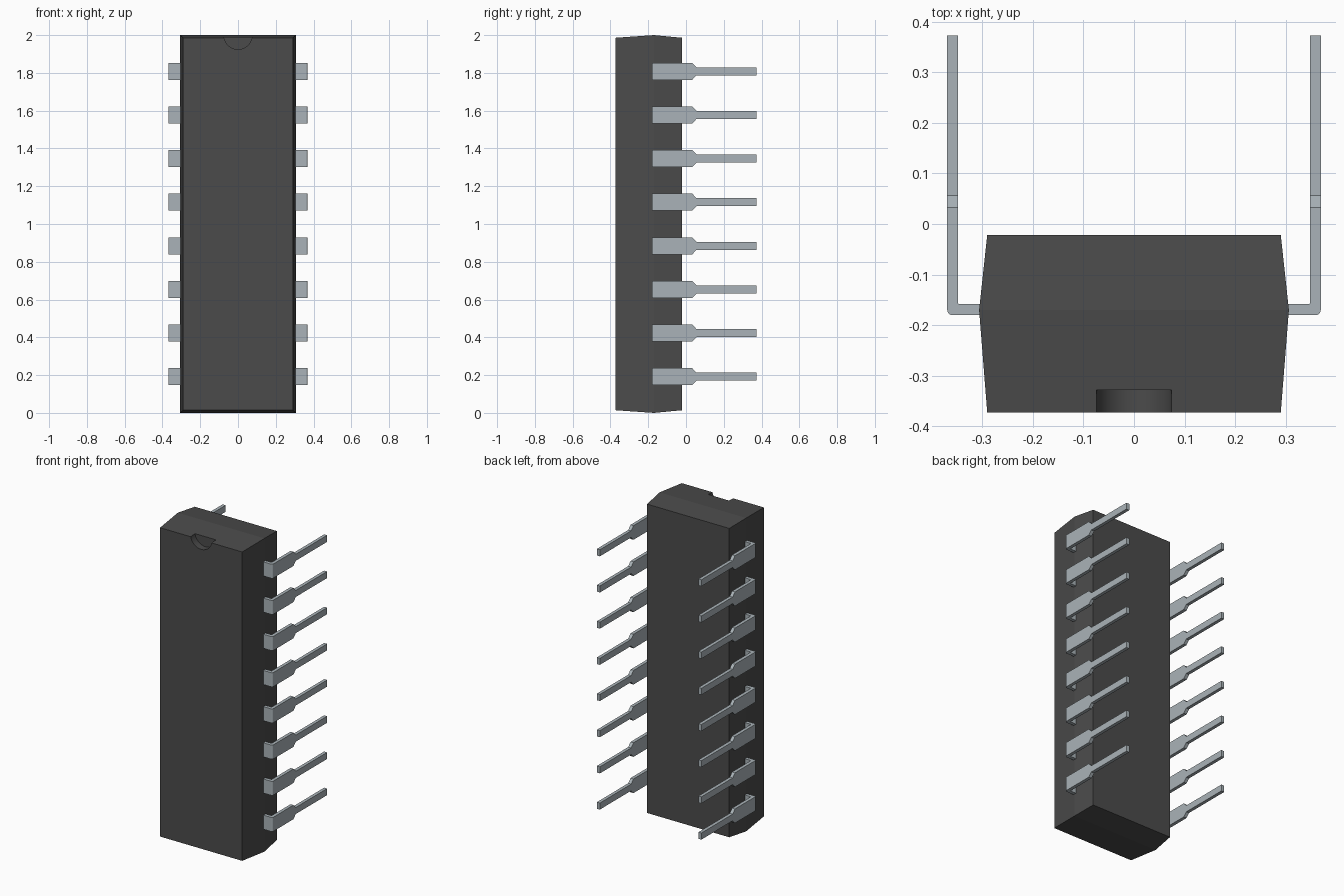
import bpy, bmesh, math

cube = bpy.data.objects.get("Cube")
if cube:
    bpy.data.objects.remove(cube, do_unlink=True)


def make_material(name, rgb):
    m = bpy.data.materials.new(name)
    m.use_nodes = True
    m.diffuse_color = (*rgb, 1)
    bsdf = m.node_tree.nodes["Principled BSDF"]
    bsdf.inputs["Base Color"].default_value = (*rgb, 1)
    bsdf.inputs["Roughness"].default_value = 0.6
    return m


BLACK = make_material("black plastic", (0.07, 0.07, 0.07))
METAL = make_material("grey metal", (0.40, 0.45, 0.48))


def loft(name, rings, material):
    """Skin a list of four-point rings and close both ends."""
    bm = bmesh.new()
    vs = [[bm.verts.new(p) for p in ring] for ring in rings]
    for a, b in zip(vs, vs[1:]):
        for i in range(4):
            j = (i + 1) % 4
            bm.faces.new((a[i], a[j], b[j], b[i]))
    bm.faces.new(vs[0])
    bm.faces.new(vs[-1])
    bmesh.ops.recalc_face_normals(bm, faces=bm.faces)
    mesh = bpy.data.meshes.new(name)
    bm.to_mesh(mesh)
    bm.free()
    mesh.materials.append(material)
    obj = bpy.data.objects.new(name, mesh)
    bpy.context.collection.objects.link(obj)
    return obj


# Body: block that swells slightly towards the parting line
FRONT, PART, BACK = -0.372, -0.170, -0.022
body = loft("chip_body", [
    [(-w, y, 1 - h), (w, y, 1 - h), (w, y, 1 + h), (-w, y, 1 + h)]
    for y, w, h in ((FRONT, 0.29, 0.986), (PART, 0.306, 1.0), (BACK, 0.29, 0.986))
], BLACK)

# Half-round index notch in the top front edge
bpy.ops.mesh.primitive_cylinder_add(
    vertices=64, radius=0.075, depth=0.088,
    location=(0, FRONT, 2.0), rotation=(math.pi / 2, 0, 0))
cutter = bpy.context.object
cutter.name = "notch_cutter"
cutter.hide_render = True
cutter.data.materials.append(BLACK)
cut = body.modifiers.new("notch", 'BOOLEAN')
cut.operation = 'DIFFERENCE'
cut.solver = 'EXACT'
cut.object = cutter
bpy.ops.object.select_all(action='DESELECT')
body.select_set(True)
bpy.context.view_layer.objects.active = body
bpy.ops.object.modifier_apply(modifier="notch")
bpy.data.objects.remove(cutter, do_unlink=True)
bpy.ops.object.shade_smooth_by_angle(angle=math.radians(6))

# Pin: bent strip given as (outer point, inner point, half width)
OUT, IN, LOW, HIGH, R = 0.369, 0.348, -0.180, -0.158, 0.010
sections = [((0.295, LOW), (0.295, HIGH), 0.045),
            ((IN - 0.002, LOW), (IN - 0.002, HIGH), 0.045)]
for k in range(5):
    a = math.radians(-90 + 22.5 * k)
    outer = (OUT - R + R * math.cos(a), LOW + R + R * math.sin(a))
    inner = (IN - 0.002 + 0.0005 * k, HIGH + 0.0005 * k)
    sections.append((outer, inner, 0.045))
sections += [((OUT, y), (IN, y), w)
             for y, w in ((0.033, 0.045), (0.056, 0.021), (0.372, 0.021))]

Z0, PITCH, COUNT = 0.1915, 0.231, 8
pins = loft("pins", [
    [(*o, Z0 - w), (*o, Z0 + w), (*i, Z0 + w), (*i, Z0 - w)]
    for o, i, w in sections
], METAL)

# Eight pins per side, mirrored to the other side
row = pins.modifiers.new("row", 'ARRAY')
row.count = COUNT
row.use_relative_offset = False
row.use_constant_offset = True
row.constant_offset_displace = (0, 0, PITCH)
mirror = pins.modifiers.new("both sides", 'MIRROR')
mirror.use_axis = (True, False, False)
mirror.use_mirror_merge = False
